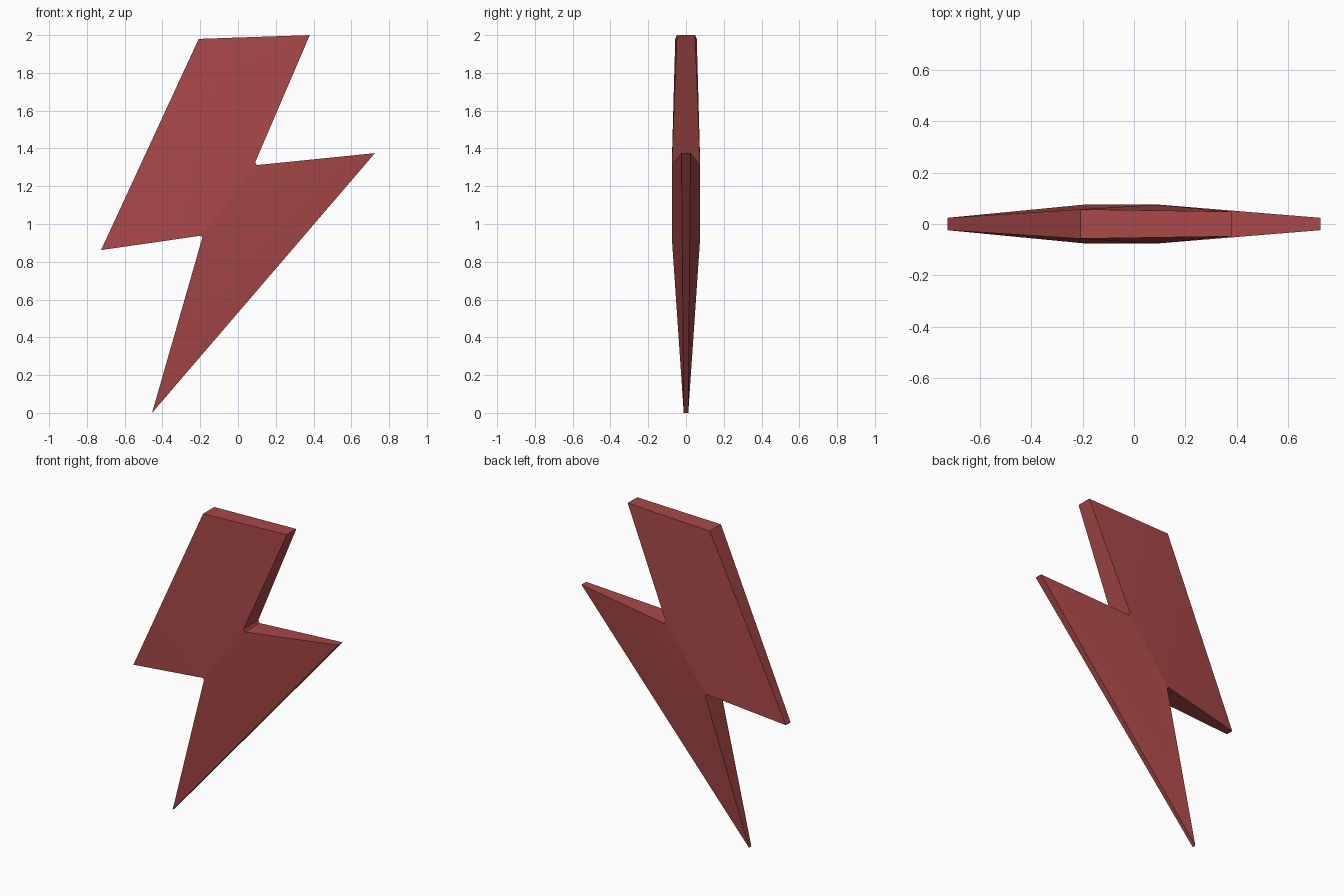
import bpy
import math

if "Cube" in bpy.data.objects:
    bpy.data.objects.remove(bpy.data.objects["Cube"])

# Bolt outline, clockwise from the top left: x, z, half thickness
outline = [
    (-0.208, 1.98, 0.057), (0.38, 2.0, 0.048),
    (0.091, 1.327, 0.075), (0.10, 1.312, 0.075),   # right notch
    (0.725, 1.375, 0.024), (-0.455, 0.0, 0.012),   # right tip, bottom tip
    (-0.189, 0.927, 0.075), (-0.197, 0.938, 0.075),  # left notch
    (-0.725, 0.862, 0.024),                        # left tip
]
n = len(outline)

# Front and back panels taper from the thick middle to the thin tips
panels = [(0, 1, 2), (0, 2, 7), (0, 7, 8), (2, 3, 6, 7), (3, 4, 5), (3, 5, 6)]
verts = [(x, -t, z) for x, z, t in outline] + [(x, t, z) for x, z, t in outline]
faces = [tuple(reversed(p)) for p in panels]
faces += [tuple(i + n for i in p) for p in panels]

# Rim joining the two panels
faces += [(i, (i + 1) % n, (i + 1) % n + n, i + n) for i in range(n)]

mesh = bpy.data.meshes.new("lightning_bolt")
mesh.from_pydata(verts, [], faces)
mesh.update()
bolt = bpy.data.objects.new("lightning_bolt", mesh)
bpy.context.collection.objects.link(bolt)

# Dull red
red = bpy.data.materials.new("dull_red")
red.diffuse_color = (0.40, 0.065, 0.065, 1)
red.use_nodes = True
red.node_tree.nodes["Principled BSDF"].inputs["Base Color"].default_value = red.diffuse_color
mesh.materials.append(red)

# Soft panels, sharp rim
bpy.context.view_layer.objects.active = bolt
bolt.select_set(True)
bpy.ops.object.shade_smooth_by_angle(angle=math.radians(30))
